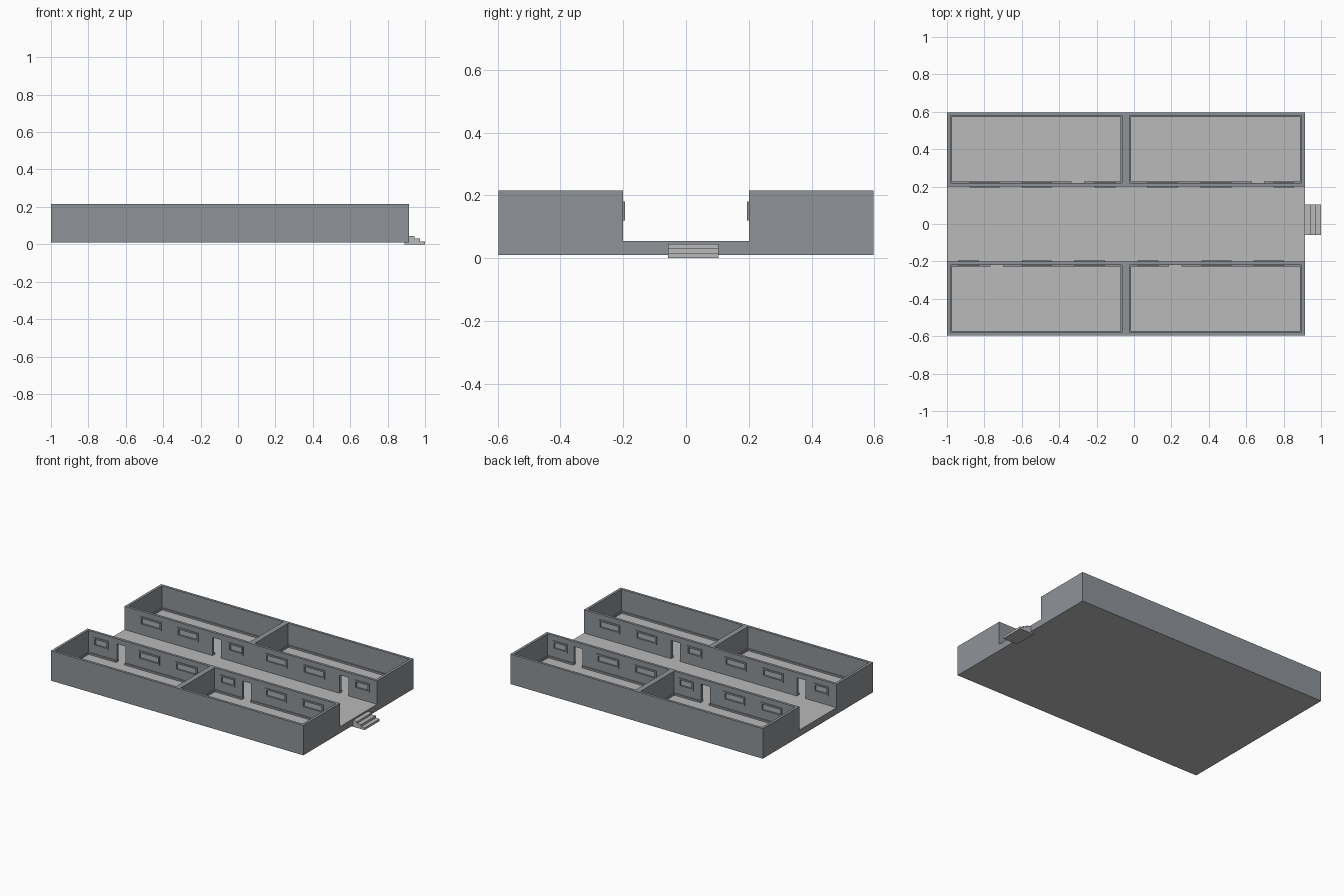
import bpy, bmesh

if "Cube" in bpy.data.objects:
    bpy.data.objects.remove(bpy.data.objects["Cube"])

def mat(name, rgb):
    m = bpy.data.materials.new(name)
    m.diffuse_color = (*rgb, 1)
    m.use_nodes = True
    m.node_tree.nodes["Principled BSDF"].inputs["Base Color"].default_value = m.diffuse_color
    return m

WALL = mat("wall_grey", (0.275, 0.295, 0.32))
FLOOR = mat("floor_grey", (0.49, 0.49, 0.49))
PANE = mat("pane_grey", (0.42, 0.43, 0.44))

def build(name, boxes, *mats):
    """One object from axis-aligned boxes (x0, x1, y0, y1, z0, z1)."""
    bm = bmesh.new()
    for x0, x1, y0, y1, z0, z1 in boxes:
        y0, y1 = min(y0, y1), max(y0, y1)
        vs = bmesh.ops.create_cube(bm, size=1)["verts"]
        for v in vs:
            v.co = (x1 if v.co.x > 0 else x0,
                    y1 if v.co.y > 0 else y0,
                    z1 if v.co.z > 0 else z0)
    me = bpy.data.meshes.new(name)
    bm.to_mesh(me)
    bm.free()
    for m in mats:
        me.materials.append(m)
    ob = bpy.data.objects.new(name, me)
    bpy.context.collection.objects.link(ob)
    return ob

X0, X1, YO = -1.0, 0.913, 0.597      # building outline
ZB, ZF, ZT = 0.01, 0.055, 0.215      # slab bottom, floor, wall top
YI, T = 0.2, 0.018                   # corridor wall face, wall thickness
W0, W1 = 0.12, 0.18                  # window heights
PX0, PX1 = -0.063, -0.025            # partition between rooms

# Floor slab: floor colour above and below, wall colour on its edges
slab = build("floor_slab", [(X0, X1, -YO, YO, ZB, ZF)], FLOOR, WALL)
for p in slab.data.polygons:
    p.material_index = 0 if abs(p.normal.z) > 0.5 else 1

rows = {
    "back": (1, [(-.88, -.72), (-.60, -.44), (-.21, -.10),
                 (.07, .235), (.355, .52), (.745, .855)], [-.30, .663]),
    "front": (-1, [(-.94, -.83), (-.60, -.44), (-.32, -.155),
                   (.02, .13), (.36, .52), (.64, .80)], [-.733, .22]),
}

for row, (s, windows, doors) in rows.items():
    ya, yb = s * YI, s * (YI + T)
    yo, yoi = s * YO, s * (YO - T)
    doors = [(d - 0.033, d + 0.033) for d in doors]

    # Outer wall, end walls and partition
    build(row + "_room_walls", [
        (X0, X1, yoi, yo, ZF, ZT),
        (X0, X0 + T, yb, yoi, ZF, ZT),
        (X1 - T, X1, yb, yoi, ZF, ZT),
        (PX0, PX1, yb, yoi, ZF, ZT)], WALL)

    # Corridor wall with door and window openings
    boxes, x = [], X0
    holes = sorted([(a, b, W0) for a, b in windows] + [(a, b, ZF) for a, b in doors])
    for a, b, sill in holes:
        boxes.append((x, a, ya, yb, ZF, W1))
        if sill > ZF:
            boxes.append((a, b, ya, yb, ZF, sill))
        x = b
    boxes.append((x, X1, ya, yb, ZF, W1))
    boxes.append((X0, X1, ya, yb, W1, ZT))
    build(row + "_corridor_wall", boxes, WALL)

    # Window frames standing proud of both wall faces, with thin panes
    f, fa, fb = 0.011, s * (YI - 0.006), s * (YI + T + 0.006)
    frames, panes = [], []
    for a, b in windows:
        frames += [(a, b, fa, fb, W0, W0 + f), (a, b, fa, fb, W1 - f, W1),
                   (a, a + f, fa, fb, W0 + f, W1 - f),
                   (b - f, b, fa, fb, W0 + f, W1 - f)]
        panes.append((a + f, b - f, s * (YI + T / 2 - .003),
                      s * (YI + T / 2 + .003), W0 + f, W1 - f))
    build(row + "_window_frames", frames, WALL)
    build(row + "_window_panes", panes, PANE)

    # Skirting round each room, interrupted at the doors
    k, h = 0.008, ZF + 0.012
    skirt = []
    for a, b in [(X0 + T, PX0), (PX1, X1 - T)]:
        skirt += [(a, b, yoi - s * k, yoi, ZF, h),
                  (a, a + k, yb + s * k, yoi - s * k, ZF, h),
                  (b - k, b, yb + s * k, yoi - s * k, ZF, h)]
        x = a
        for d0, d1 in doors:
            if a < d0 < b:
                skirt.append((x, d0, yb, yb + s * k, ZF, h))
                x = d1
        skirt.append((x, b, yb, yb + s * k, ZF, h))
    build(row + "_skirting", skirt, WALL)

# Entrance steps, with a foot running a little under the slab
build("entrance_steps", [
    (0.89, X1, -0.058, 0.103, 0.0, ZB),
    (X1, 0.943, -0.058, 0.103, 0.0, 0.044),
    (0.943, 0.972, -0.058, 0.103, 0.0, 0.03),
    (0.972, 1.0, -0.058, 0.103, 0.0, 0.015)], FLOOR)
